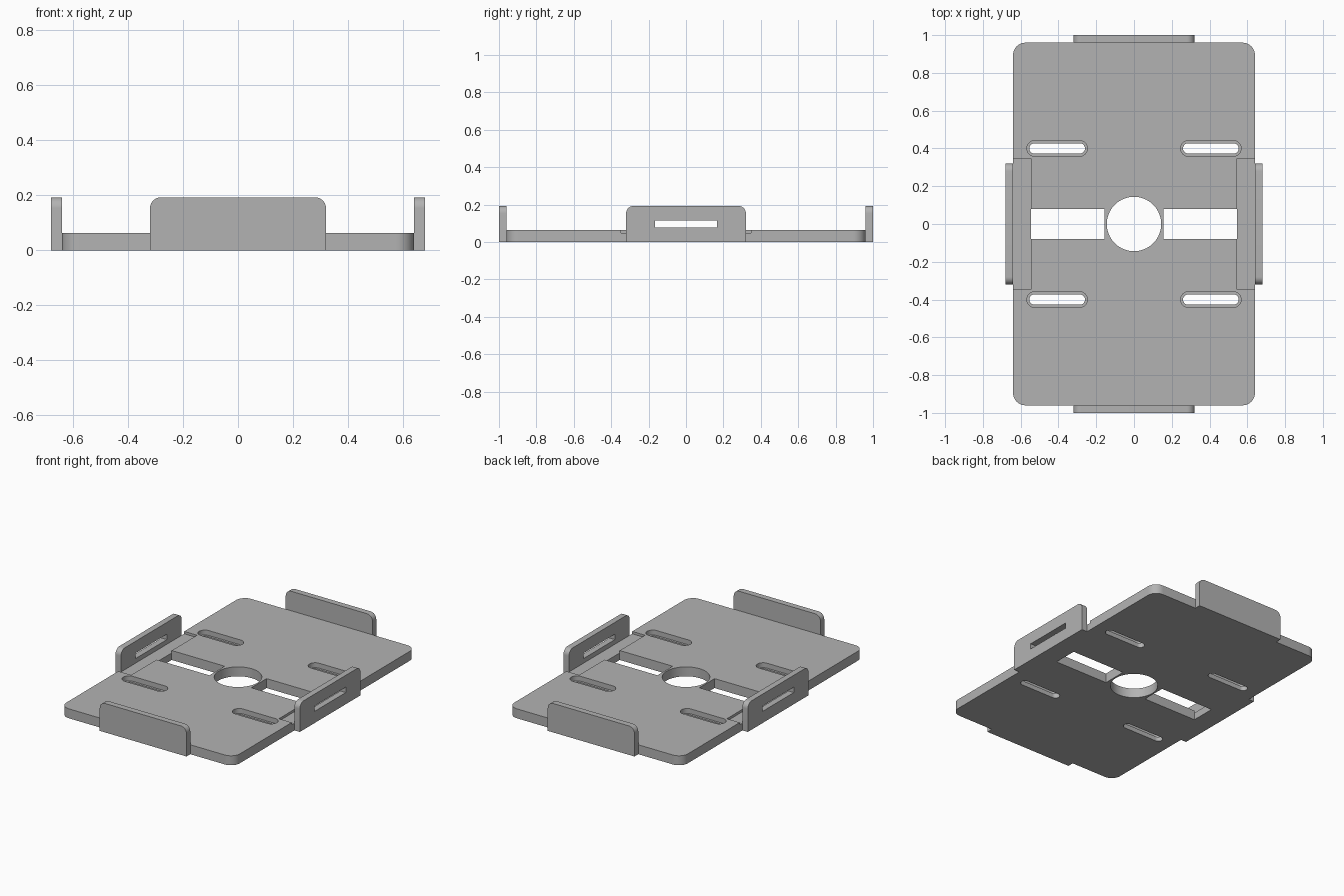
import bpy, bmesh, math

if "Cube" in bpy.data.objects:
    bpy.data.objects.remove(bpy.data.objects["Cube"])

grey = bpy.data.materials.new("plain_grey")
grey.diffuse_color = (0.45, 0.45, 0.45, 1)
grey.use_nodes = True
grey.node_tree.nodes["Principled BSDF"].inputs["Base Color"].default_value = grey.diffuse_color


def rounded(w, h, radii, seg=10):
    """Outline of a w x h rectangle; radii run from the upper right corner anticlockwise."""
    pts = []
    for k, (sx, sy) in enumerate(((1, 1), (-1, 1), (-1, -1), (1, -1))):
        r = radii[k]
        cx, cy = sx * (w / 2 - r), sy * (h / 2 - r)
        for i in range(seg + 1 if r else 1):
            a = math.pi / 2 * (k + i / seg)
            pts.append((cx + r * math.cos(a), cy + r * math.sin(a)))
    return pts


def prism(name, pts, low, high, place=lambda u, v, w: (u, v, w)):
    """Extrude an outline between two levels, mapping it into space with place."""
    bm = bmesh.new()
    rings = [[bm.verts.new(place(u, v, w)) for u, v in pts] for w in (low, high)]
    bm.faces.new(rings[0])
    bm.faces.new(rings[1])
    n = len(pts)
    for i in range(n):
        j = (i + 1) % n
        bm.faces.new((rings[0][i], rings[0][j], rings[1][j], rings[1][i]))
    bmesh.ops.remove_doubles(bm, verts=bm.verts, dist=1e-5)
    bmesh.ops.recalc_face_normals(bm, faces=bm.faces)
    mesh = bpy.data.meshes.new(name)
    bm.to_mesh(mesh)
    bm.free()
    ob = bpy.data.objects.new(name, mesh)
    bpy.context.collection.objects.link(ob)
    mesh.materials.append(grey)
    return ob


def cut(target, cutter):
    bpy.context.view_layer.objects.active = target
    mod = target.modifiers.new("cut", 'BOOLEAN')
    mod.operation, mod.solver, mod.object = 'DIFFERENCE', 'EXACT', cutter
    bpy.ops.object.modifier_apply(modifier=mod.name)
    bpy.data.objects.remove(cutter)


def at(x, y):
    return lambda u, v, w: (u + x, v + y, w)


T = 0.063       # plate thickness
H = 0.193       # lip height

# Base plate with rounded corners
plate = prism("base_plate", rounded(1.28, 1.92, [0.065] * 4), 0, T)

# Central round hole
cut(plate, prism("cutter", rounded(0.288, 0.288, [0.144] * 4, 16), -0.1, 0.2))

for s in (-1, 1):
    # Rectangular window and shallow strap recess on each side
    cut(plate, prism("cutter", rounded(0.39, 0.16, [0] * 4), -0.1, 0.2, at(s * 0.35, 0)))
    cut(plate, prism("cutter", rounded(0.2, 0.695, [0] * 4), T - 0.016, 0.2, at(s * 0.645, 0)))
    # Stepped screw slots
    for t in (-1, 1):
        where = at(s * 0.407, t * 0.4)
        cut(plate, prism("cutter", rounded(0.32, 0.084, [0.042] * 4), 0.03, 0.2, where))
        cut(plate, prism("cutter", rounded(0.295, 0.054, [0.027] * 4), -0.1, 0.2, where))

# Upright lips: plain at the ends, slotted at the sides
lip = rounded(0.64, H, [0.04, 0.04, 0, 0])
parts = [plate]
for s, end, side in ((-1, "front_lip", "left_lip"), (1, "back_lip", "right_lip")):
    parts.append(prism(end, lip, 0.96, 1.0, lambda u, v, w: (u, s * w, v + H / 2)))
    side_lip = prism(side, lip, 0.64, 0.68, lambda u, v, w: (s * w, u, v + H / 2))
    cut(side_lip, prism("cutter", rounded(0.33, 0.036, [0] * 4), 0.5, 0.8,
                        lambda u, v, w: (s * w, u, v + 0.096)))
    parts.append(side_lip)

# Smooth the curved walls, keep hard edges
for ob in parts:
    bpy.ops.object.select_all(action='DESELECT')
    ob.select_set(True)
    bpy.context.view_layer.objects.active = ob
    bpy.ops.object.shade_smooth_by_angle(angle=math.radians(30))
